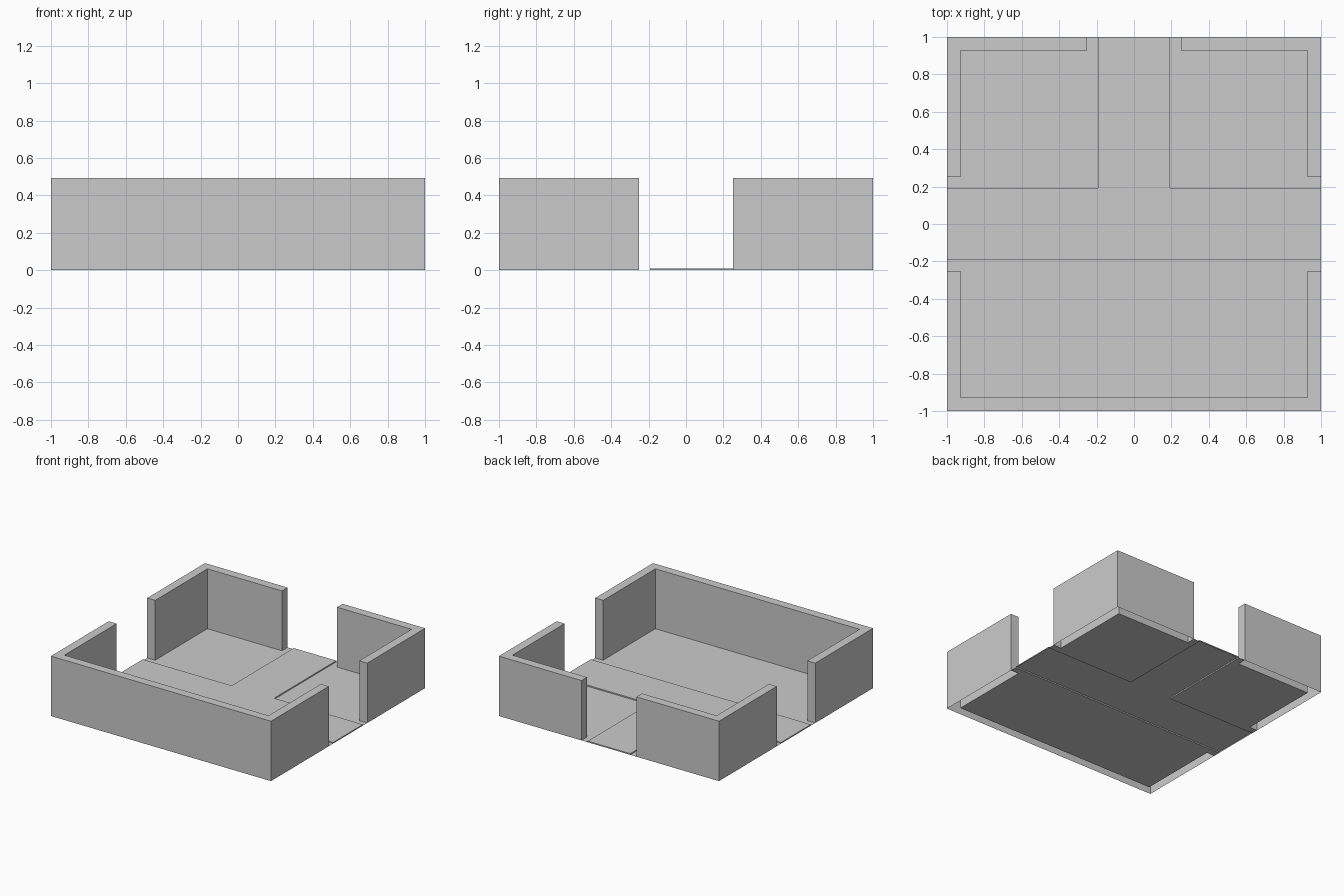
import bpy, bmesh

if "Cube" in bpy.data.objects:
    bpy.data.objects.remove(bpy.data.objects["Cube"])

O, I = 1.0, 0.928      # outer and inner wall lines
G, P = 0.25, 0.193     # half doorway, half path width
H, S = 0.492, 0.01     # wall height, path height


def shell(name, outline, z, skirt=True):
    """Flat top at height z over a counter-clockwise outline, sides down to z=0, open below."""
    bm = bmesh.new()
    top = [bm.verts.new((x, y, z)) for x, y in outline]
    bm.faces.new(top)
    if skirt:
        low = [bm.verts.new((x, y, 0)) for x, y in outline]
        n = len(top)
        for i in range(n):
            j = (i + 1) % n
            bm.faces.new((top[j], top[i], low[i], low[j]))
    mesh = bpy.data.meshes.new(name)
    bm.to_mesh(mesh)
    bm.free()
    ob = bpy.data.objects.new(name, mesh)
    bpy.context.collection.objects.link(ob)
    return ob


def mirror_x(ob):
    m = ob.modifiers.new("mirror", 'MIRROR')
    m.use_mirror_merge = False
    return ob


# U-shaped wall along the front
shell("front_wall", [(-O, -O), (O, -O), (O, -G), (I, -G),
                     (I, -I), (-I, -I), (-I, -G), (-O, -G)], H)

# L-shaped walls in the two back corners
mirror_x(shell("back_corner_wall", [(O, G), (O, O), (G, O), (G, I), (I, I), (I, G)], H))

# Raised T-shaped path
shell("raised_path", [(-O, -P), (O, -P), (O, P), (P, P), (P, O),
                      (-P, O), (-P, P), (-O, P)], S)

# Low floor panels beside the path
shell("front_floor", [(-I, -I), (I, -I), (I, -G), (O, -G),
                      (O, -P), (-O, -P), (-O, -G), (-I, -G)], 0, False)
mirror_x(shell("back_floor", [(P, P), (O, P), (O, G), (I, G), (I, I),
                              (G, I), (G, O), (P, O)], 0, False))
